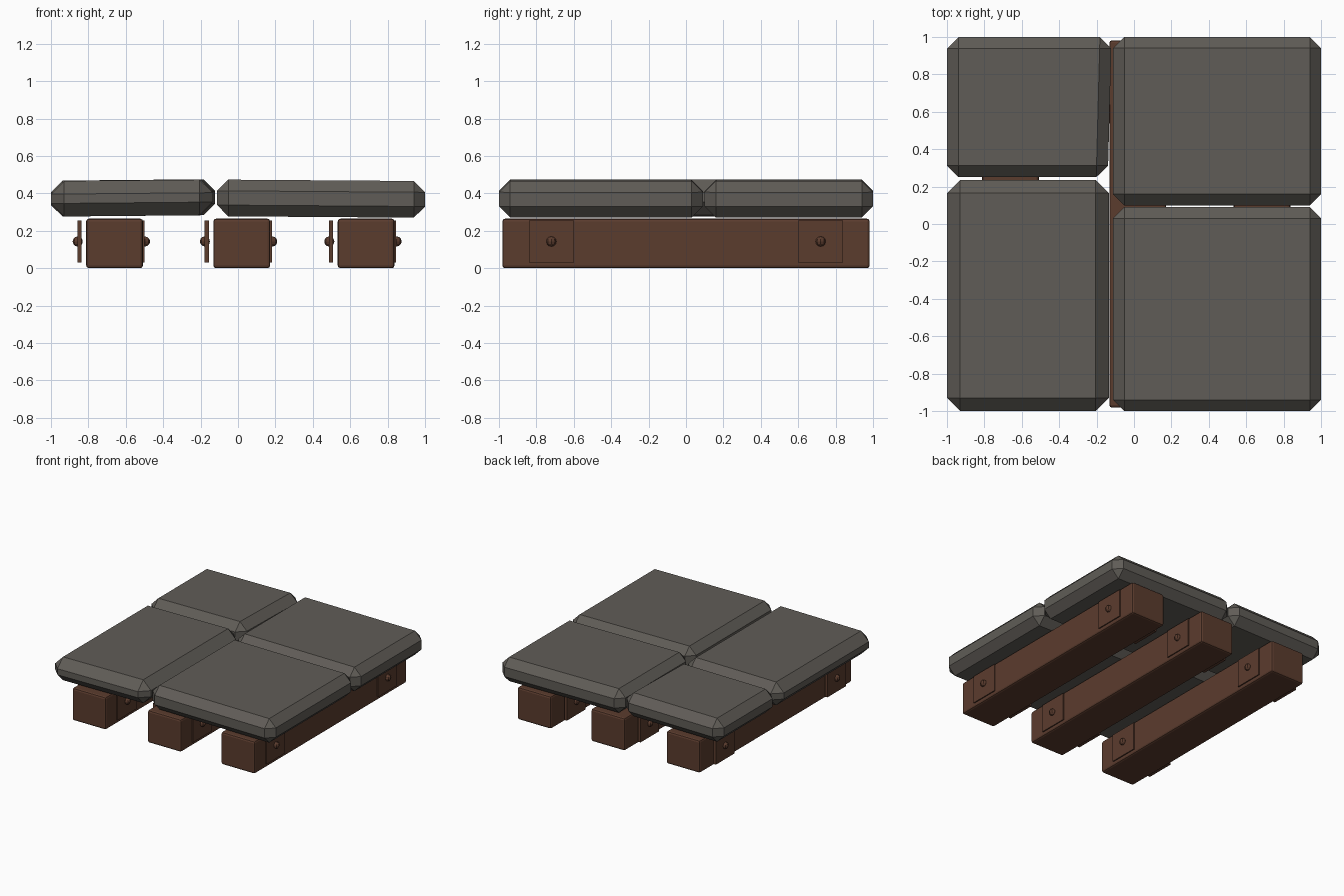
import bpy, bmesh
from mathutils import Vector

default = bpy.data.objects.get("Cube")
if default:
    bpy.data.objects.remove(default, do_unlink=True)


def material(name, rgb):
    m = bpy.data.materials.new(name)
    m.use_nodes = True
    m.diffuse_color = (*rgb, 1)
    m.node_tree.nodes["Principled BSDF"].inputs["Base Color"].default_value = (*rgb, 1)
    return m


stone = material("grey stone", (0.117, 0.108, 0.095))
wood = material("brown wood", (0.105, 0.045, 0.027))


def add_object(name, bm, mat):
    mesh = bpy.data.meshes.new(name)
    bm.to_mesh(mesh)
    bm.free()
    mesh.materials.append(mat)
    ob = bpy.data.objects.new(name, mesh)
    bpy.context.collection.objects.link(ob)
    return ob


def box(name, low, high, mat, bevel=0, segments=1, shape=None):
    """Box between two corners, optionally reshaped per corner and bevelled."""
    low, high = Vector(low), Vector(high)
    bm = bmesh.new()
    bmesh.ops.create_cube(bm, size=1)
    for v in bm.verts:
        v.co = (low + high) / 2 + v.co * (high - low)
        if shape:
            shape(v.co)
    if bevel:
        bmesh.ops.bevel(bm, geom=bm.edges[:], offset=bevel, segments=segments,
                        profile=0.5, affect='EDGES', clamp_overlap=True)
    return add_object(name, bm, mat)


def worn(co):
    # Slabs sag a little towards the outer left and right edges
    if abs(co.x) > 0.9:
        co.z -= 0.008


def worn_skewed(co):
    worn(co)
    # Inner edge leans in towards the cross joint
    if co.x > -0.5 and co.y < 0.5:
        co.x -= 0.02


# Stone slabs
box("slab_back_right", (-1, 0.25, 0.284), (-0.12, 1, 0.476), stone, 0.062, shape=worn_skewed)
box("slab_front_right", (-1, -1, 0.284), (-0.135, 0.235, 0.474), stone, 0.07, shape=worn)
box("slab_back_left", (-0.112, 0.10, 0.278), (1, 1, 0.474), stone, 0.06, shape=worn)
box("slab_front_left", (-0.112, -1, 0.278), (1, 0.09, 0.474), stone, 0.06, shape=worn)

# Wooden beams, each with side plates and round bolts near both ends
for side, x in (("right", -0.66), ("middle", 0.02), ("left", 0.685)):
    box(f"beam_{side}", (x - 0.152, -0.982, 0), (x + 0.152, 0.982, 0.265), wood, 0.015, 2)
    for end, y in (("front", -0.72), ("back", 0.72)):
        for face, px, bx in (("outer", -0.187, -0.197), ("inner", 0.15, 0.163)):
            label = f"{side}_{end}_{face}"
            box(f"plate_{label}", (x + px - 0.011, y - 0.12, 0.03),
                (x + px + 0.011, y + 0.12, 0.255), wood)
            bm = bmesh.new()
            bmesh.ops.create_uvsphere(bm, u_segments=8, v_segments=6, radius=0.027)
            bolt = add_object(f"bolt_{label}", bm, wood)
            bolt.location = (x + bx, y, 0.143)
